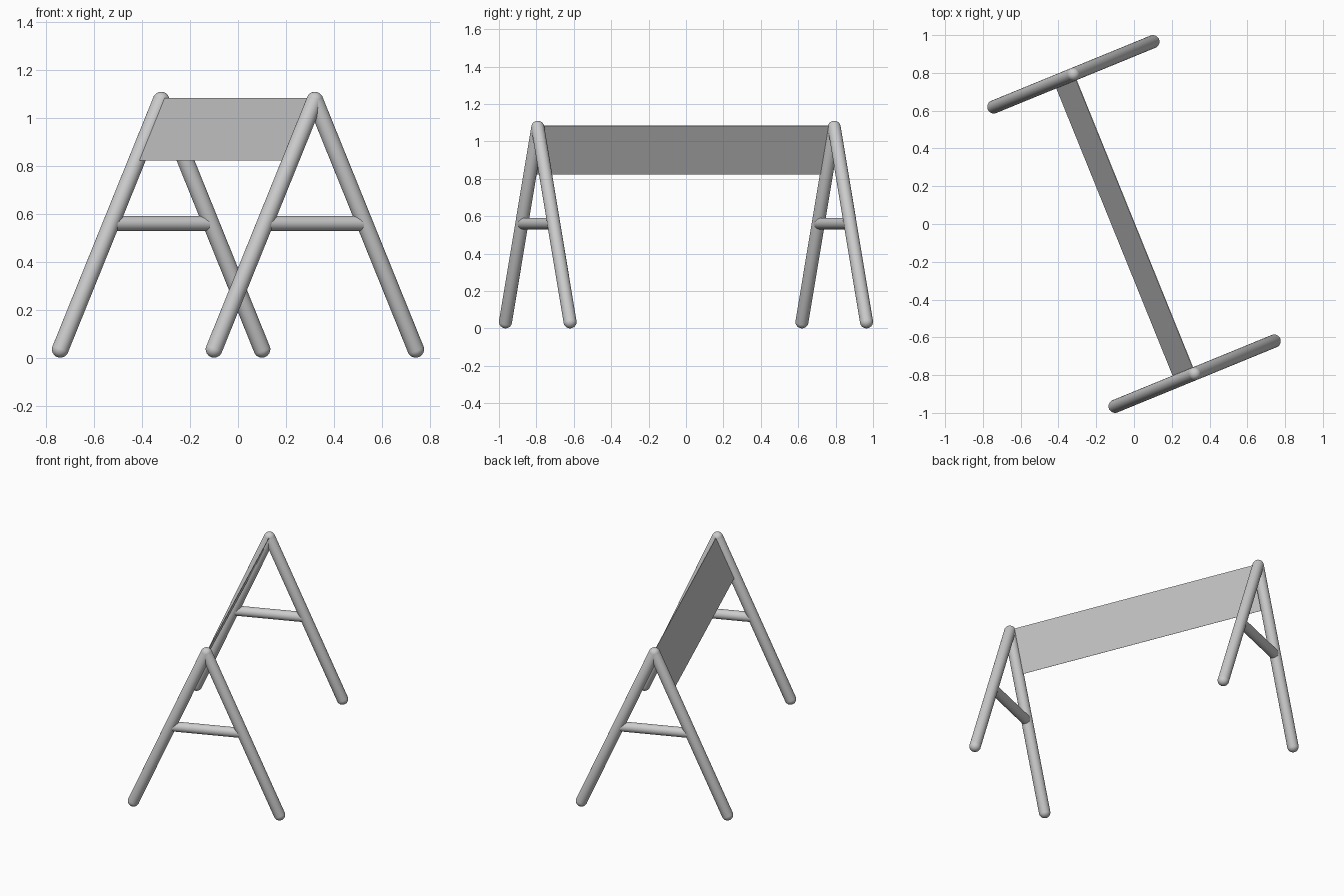
import bpy, bmesh
from mathutils import Vector, Matrix

if "Cube" in bpy.data.objects:
    bpy.data.objects.remove(bpy.data.objects["Cube"])

R = 0.035                              # leg radius
SPAN = Vector((0.421, 0.1725, 0))      # apex to foot, horizontally
APEX = Vector((0.321, -0.7925, 1.075))
FOOT_Z = 0.035


def finish(bm, name):
    mesh = bpy.data.meshes.new(name)
    bm.to_mesh(mesh)
    bm.free()
    obj = bpy.data.objects.new(name, mesh)
    bpy.context.collection.objects.link(obj)
    return obj


def rod(name, a, b, radius, rounded):
    """Round bar from a to b, with domed or flat ends."""
    axis = b - a
    half = axis.length / 2
    bm = bmesh.new()
    if rounded:
        # odd ring count: the two halves pull apart into a capsule
        bmesh.ops.create_uvsphere(bm, u_segments=32, v_segments=17, radius=radius)
        for v in bm.verts:
            v.co.z += half if v.co.z > 0 else -half
    else:
        bmesh.ops.create_cone(bm, cap_ends=True, segments=32, radius1=radius,
                              radius2=radius, depth=2 * half)
    turn = axis.to_track_quat('Z', 'Y').to_matrix().to_4x4()
    bm.transform(Matrix.Translation((a + b) / 2) @ turn)
    for f in bm.faces:
        f.smooth = len(f.verts) <= 4
    for e in bm.edges:
        e.smooth = all(f.smooth for f in e.link_faces)
    return finish(bm, name)


# Two A-shaped end frames
tops = []
for end, s in (("front", 1), ("back", -1)):
    apex = Vector((APEX.x * s, APEX.y * s, APEX.z))
    tops.append(apex)
    joints = []
    for side, d in (("left", -1), ("right", 1)):
        foot = apex + SPAN * d
        foot.z = FOOT_Z
        rod(f"{end}_{side}_leg", apex, foot, R, True)
        joints.append(apex.lerp(foot, 0.495))
    rod(f"{end}_crossbar", joints[0], joints[1], 0.031, False)

# Thin sloping board between the left legs
slope = Vector((-SPAN.x, -SPAN.y, FOOT_Z - APEX.z))
bm = bmesh.new()
corners = [tops[0] - slope * 0.008, tops[1] - slope * 0.008,
           tops[1] + slope * 0.242, tops[0] + slope * 0.242]
bm.faces.new([bm.verts.new(c) for c in corners])
board = finish(bm, "barrier_board")
thick = board.modifiers.new("thickness", 'SOLIDIFY')
thick.thickness = 0.004
thick.offset = 0
